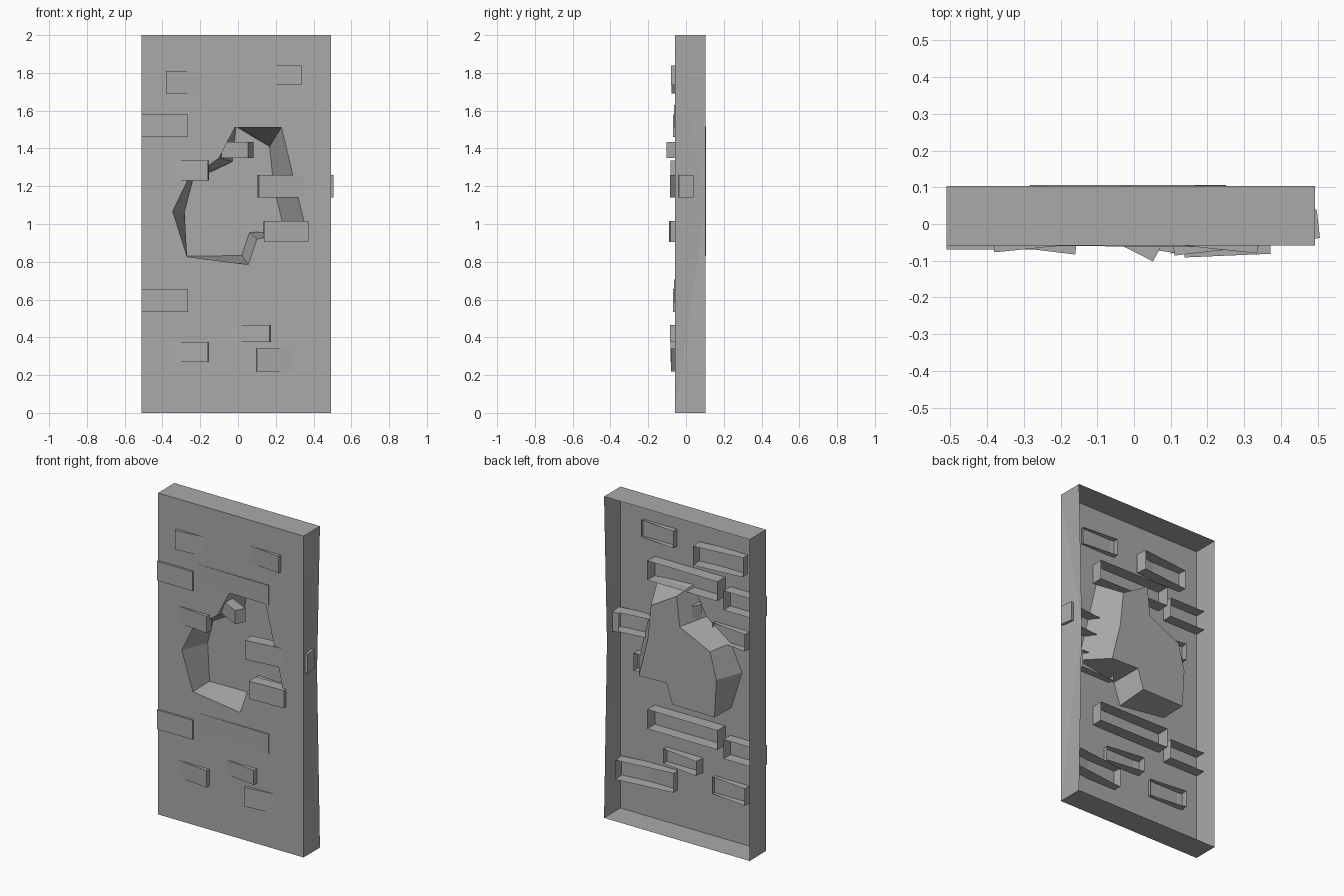
import bpy
import bmesh
from mathutils import Vector

cube = bpy.data.objects.get("Cube")
if cube:
    bpy.data.objects.remove(cube, do_unlink=True)

# Single stone colour
stone = bpy.data.materials.new("stone_grey")
stone.use_nodes = True
GREY = (0.4, 0.4, 0.4, 1)
stone.diffuse_color = GREY
stone.node_tree.nodes["Principled BSDF"].inputs["Base Color"].default_value = GREY

FRONT, BACK, FLOOR = -0.058, 0.103, 0.106
LEFT, RIGHT, TOP = -0.51, 0.492, 2.0


def finish(bm, name):
    mesh = bpy.data.meshes.new(name)
    bm.to_mesh(mesh)
    bm.free()
    mesh.materials.append(stone)
    obj = bpy.data.objects.new(name, mesh)
    bpy.context.collection.objects.link(obj)
    return obj


def ring(bm, points, y):
    return [bm.verts.new((x, y, z)) for x, z in points]


def bridge(bm, a, b):
    for i in range(len(a)):
        j = (i + 1) % len(a)
        bm.faces.new((a[i], a[j], b[j], b[i]))


# Broken recess outline: rim on the wall face, and its floor
rim = [(-0.27, 0.827), (-0.346, 1.066), (-0.267, 1.23), (-0.1, 1.35), (-0.01, 1.525),
       (0.23, 1.512), (0.3, 1.22), (0.36, 0.97), (0.1, 0.92), (0.055, 0.785)]
floor = [(-0.27, 0.83), (-0.283, 1.066), (-0.24, 1.23), (-0.03, 1.33), (-0.01, 1.515),
         (0.167, 1.41), (0.19, 1.19), (0.25, 0.95), (0.06, 0.955), (0.02, 0.833)]
corners = [(LEFT, 0), (RIGHT, 0), (RIGHT, TOP), (LEFT, TOP)]

# Wall face with a hole, open at the back
bm = bmesh.new()
outer, hole = ring(bm, corners, FRONT), ring(bm, rim, FRONT)
edges = [bm.edges.new((loop[i - 1], loop[i])) for loop in (outer, hole) for i in range(len(loop))]
bmesh.ops.triangle_fill(bm, use_beauty=True, use_dissolve=False, edges=edges, normal=(0, -1, 0))

# Wall sides, the right one slightly pinched at mid height
back = ring(bm, corners, BACK)
pinch = bm.verts.new((RIGHT - 0.02, BACK, 1.1))
for i in (0, 2, 3):
    j = (i + 1) % 4
    bm.faces.new((outer[i], outer[j], back[j], back[i]))
bm.faces.new((outer[1], pinch, back[1]))
bm.faces.new((outer[1], outer[2], pinch))
bm.faces.new((outer[2], back[2], pinch))

# Recess walls and floor
inner = ring(bm, floor, FLOOR)
bridge(bm, hole, inner)
bm.faces.new(inner)
bmesh.ops.recalc_face_normals(bm, faces=bm.faces)
bm.normal_update()
face = next(f for f in bm.faces if all(abs(v.co.y - FRONT) < 0.001 for v in f.verts))
if face.normal.y > 0:
    bmesh.ops.reverse_faces(bm, faces=bm.faces)
finish(bm, "wall")


def brick(name, a, b, z0, z1, depth):
    """Open-backed brick whose outer face runs from a to b in plan."""
    a, b = Vector(a), Vector(b)
    along = (b - a).normalized()
    inward = Vector((-along.y, along.x)) * depth
    bm = bmesh.new()
    plan = [(a, z0), (b, z0), (b, z1), (a, z1)]
    near = [bm.verts.new((p.x, p.y, z)) for p, z in plan]
    far = [bm.verts.new((p.x + inward.x, p.y + inward.y, z)) for p, z in plan]
    bm.faces.new(near)
    bridge(bm, far, near)
    finish(bm, name)


# Bricks standing slightly proud of the wall, each a little turned
brick("top_left_brick", (-0.38, -0.077), (-0.06, -0.045), 1.69, 1.81, 0.07)
brick("top_right_brick", (0.1, -0.055), (0.335, -0.08), 1.735, 1.84, 0.035)
for name, z in (("upper", 1.46), ("lower", 0.535)):
    brick(name + "_edge_brick", (LEFT, -0.07), (-0.265, -0.07), z, z + 0.12, 0.08)
for name, z in (("upper", 1.51), ("lower", 0.585)):
    brick(name + "_long_brick", (-0.23, -0.059), (0.255, -0.064), z, z + 0.12, 0.08)
for name, z in (("middle", 1.23), ("bottom", 0.27)):
    brick(name + "_left_brick", (-0.4, -0.054), (-0.16, -0.083), z, z + 0.105, 0.045)
brick("bottom_middle_brick", (-0.08, -0.053), (0.168, -0.086), 0.375, 0.465, 0.06)
brick("bottom_right_brick", (0.1, -0.08), (0.47, -0.037), 0.22, 0.34, 0.07)
brick("loose_brick", (-0.09, -0.03), (0.052, -0.102), 1.35, 1.435, 0.065)
brick("middle_right_brick", (0.11, -0.086), (0.48, -0.043), 1.14, 1.26, 0.07)
brick("recess_edge_brick", (0.138, -0.091), (0.372, -0.081), 0.905, 1.015, 0.07)
brick("side_brick", (0.506, -0.038), (0.497, 0.04), 1.14, 1.26, 0.06)
